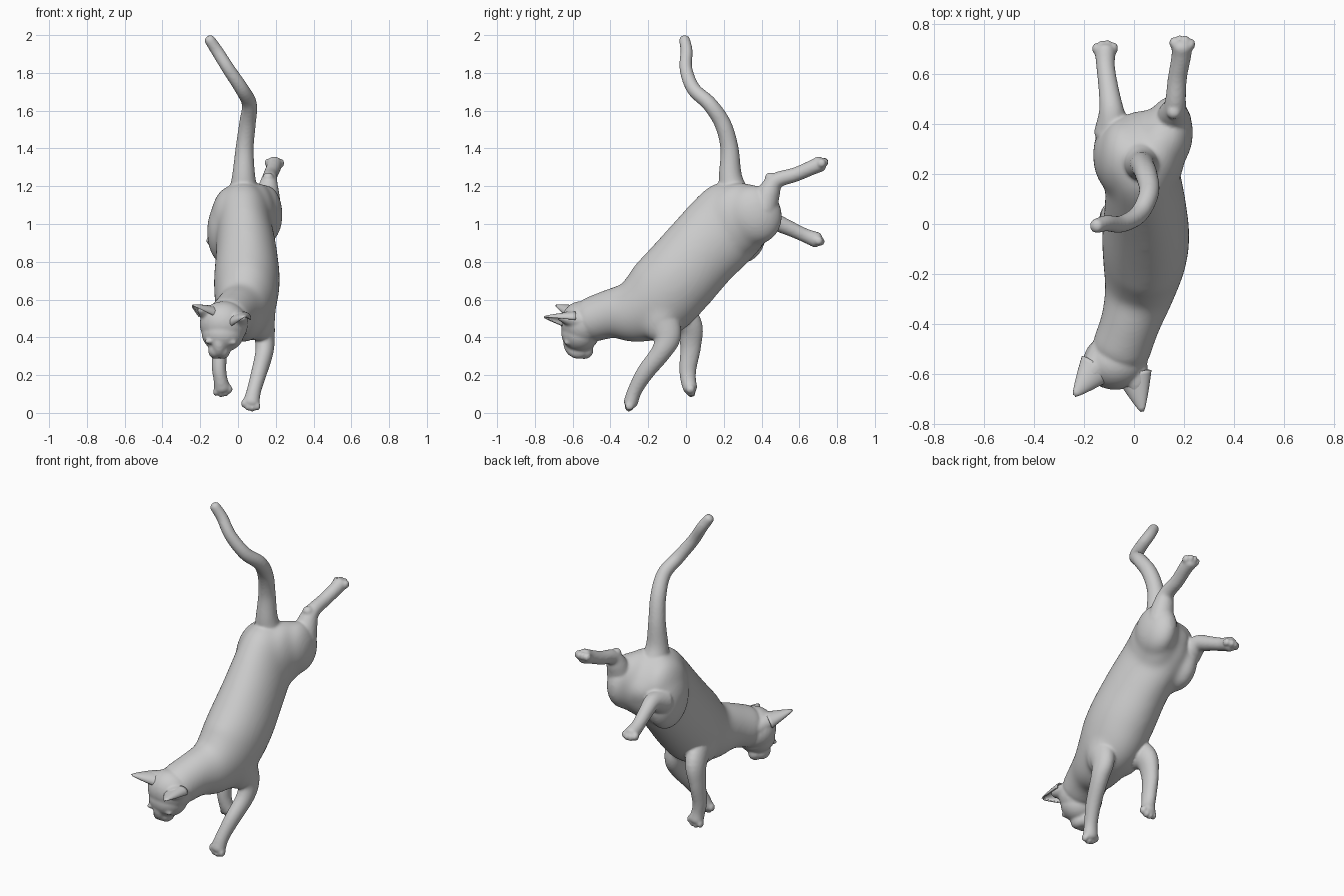
import bpy, bmesh, math
from mathutils import Vector, Matrix


def spline(pts, steps=6):
    """Catmull-Rom samples through tuples of any length."""
    v = [Vector(p) for p in pts]
    v = [v[0] * 2 - v[1]] + v + [v[-1] * 2 - v[-2]]
    out = []
    for a, b, c, d in zip(v, v[1:], v[2:], v[3:]):
        for k in range(steps):
            t = k / steps
            out.append(0.5 * (2 * b + (c - a) * t + (2 * a - 5 * b + 4 * c - d) * t * t
                              + (3 * b - a - 3 * c + d) * t ** 3))
    return out + [v[-2]]


def tube(bm, pts, cap=0.8, sides=28):
    """Loft ellipses along x, y, z, half width, half depth points with rounded ends."""
    s = spline([tuple(p[:3]) + (0,) for p in pts])
    rad = spline([(p[3], p[-1]) for p in pts])
    c = [p.to_3d() for p in s]
    n = len(c)
    rings = []
    for i in range(n):
        t = (c[min(i + 1, n - 1)] - c[max(i - 1, 0)]).normalized()
        rings.append((c[i], t, rad[i], 1.0))
    for end, sign in ((0, -1), (n - 1, 1)):
        p, t, r, _ = rings[0] if sign < 0 else rings[-1]
        for deg in (25, 50, 70, 83):
            a = math.radians(deg)
            ring = (p + t * sign * cap * min(r) * math.sin(a), t, r, math.cos(a))
            rings.insert(0, ring) if sign < 0 else rings.append(ring)
    loops = []
    for p, t, r, k in rings:
        side = (Vector((1, 0, 0)) - t * t.x).normalized()
        up = t.cross(side)
        loops.append([bm.verts.new(p + k * (side * r[0] * math.cos(a) + up * r[1] * math.sin(a)))
                      for a in (2 * math.pi * j / sides for j in range(sides))])
    for l0, l1 in zip(loops, loops[1:]):
        for j in range(sides):
            q = (j + 1) % sides
            bm.faces.new((l0[j], l0[q], l1[q], l1[j]))
    bm.faces.new(loops[0][::-1])
    bm.faces.new(loops[-1])


def ball(bm, loc, size, rot_x=0):
    m = Matrix.Translation(loc) @ Matrix.Rotation(math.radians(rot_x), 4, 'X') \
        @ Matrix.Diagonal((*size, 1))
    bmesh.ops.create_uvsphere(bm, u_segments=28, v_segments=18, radius=1, matrix=m)


def leg(bm, pts):
    """Limb with four toes at its end."""
    tube(bm, pts, cap=0.7)
    end, prev = Vector(pts[-1][:3]), Vector(pts[-2][:3])
    d = (end - prev).normalized()
    side = (Vector((1, 0, 0)) - d * d.x).normalized()
    for k in (-1.5, -0.5, 0.5, 1.5):
        ball(bm, end + side * k * 0.024 + d * (0.03 - 0.012 * abs(k)), (0.016, 0.023, 0.023))


def make(name, bm, voxel=0, soft=0):
    bmesh.ops.recalc_face_normals(bm, faces=bm.faces)
    for f in bm.faces:
        f.smooth = True
    me = bpy.data.meshes.new(name)
    bm.to_mesh(me)
    bm.free()
    ob = bpy.data.objects.new(name, me)
    bpy.context.collection.objects.link(ob)
    if voxel:
        rm = ob.modifiers.new("fuse", 'REMESH')
        rm.mode = 'VOXEL'
        rm.voxel_size = voxel
        rm.use_smooth_shade = True
        sm = ob.modifiers.new("soften", 'SMOOTH')
        sm.factor = 0.5
        sm.iterations = soft
    return ob


# Torso and neck, rump to head
bm = bmesh.new()
tube(bm, [(0.03, 0.335, 1.115, 0.115, 0.165), (0.03, 0.27, 1.05, 0.145, 0.21),
          (0.035, 0.185, 0.96, 0.15, 0.218), (0.045, 0.07, 0.84, 0.163, 0.213),
          (0.047, -0.05, 0.705, 0.175, 0.215), (0.04, -0.155, 0.6, 0.165, 0.212),
          (0.02, -0.275, 0.54, 0.14, 0.172), (-0.015, -0.395, 0.525, 0.12, 0.132),
          (-0.055, -0.51, 0.49, 0.12, 0.12)], cap=0.5)

# Hips and thighs
ball(bm, (0.1, 0.29, 1.03), (0.105, 0.18, 0.19))
ball(bm, (0.145, 0.365, 1.05), (0.092, 0.145, 0.16), 20)
ball(bm, (-0.04, 0.26, 1.02), (0.105, 0.17, 0.18))
ball(bm, (-0.073, 0.275, 0.96), (0.092, 0.15, 0.175), 15)

# Shoulders
ball(bm, (0.12, -0.13, 0.52), (0.08, 0.1, 0.15), -15)
ball(bm, (-0.045, -0.11, 0.54), (0.075, 0.1, 0.13), -15)

# Soften the muscles before the rest is joined on
torso = make("torso_form", bm, 0.012, 30)
bm = bmesh.new()
bm.from_object(torso, bpy.context.evaluated_depsgraph_get())
bpy.data.objects.remove(torso)

# Skull, cheeks, muzzle, chin
ball(bm, (-0.075, -0.55, 0.47), (0.128, 0.112, 0.122), 15)
ball(bm, (-0.08, -0.56, 0.42), (0.112, 0.1, 0.098))
ball(bm, (-0.1, -0.6, 0.37), (0.042, 0.05, 0.075), 8)
for sx in (-1, 1):
    ball(bm, (-0.1 + sx * 0.02, -0.57, 0.33), (0.038, 0.055, 0.044))
ball(bm, (-0.095, -0.54, 0.33), (0.04, 0.05, 0.045))

# Eye lids and nose
ball(bm, (-0.152, -0.622, 0.378), (0.024, 0.02, 0.013))
ball(bm, (-0.03, -0.626, 0.372), (0.024, 0.02, 0.013))
ball(bm, (-0.101, -0.612, 0.318), (0.014, 0.016, 0.014))

# Ear roots
tube(bm, [(-0.015, -0.53, 0.48, 0.068, 0.06), (0.008, -0.62, 0.5, 0.048, 0.04),
          (0.018, -0.67, 0.506, 0.026, 0.018)], cap=0.3)
tube(bm, [(-0.115, -0.515, 0.505, 0.068, 0.06), (-0.165, -0.585, 0.533, 0.048, 0.04),
          (-0.195, -0.625, 0.55, 0.026, 0.018)], cap=0.3)

# Tail
tube(bm, [(0.03, 0.255, 1.15, 0.085), (0.03, 0.235, 1.25, 0.062), (0.035, 0.23, 1.4, 0.048),
          (0.05, 0.195, 1.53, 0.044), (0.06, 0.125, 1.635, 0.04), (0.02, 0.04, 1.715, 0.037),
          (-0.05, 0.0, 1.82, 0.034), (-0.11, 0.003, 1.915, 0.032),
          (-0.15, -0.008, 1.975, 0.029)])

# Hind shanks and paws
leg(bm, [(0.155, 0.41, 1.08, 0.075), (0.158, 0.44, 1.17, 0.06), (0.165, 0.48, 1.23, 0.043),
         (0.173, 0.58, 1.262, 0.038), (0.188, 0.665, 1.298, 0.039), (0.192, 0.71, 1.318, 0.042)])
ball(bm, (0.16, 0.447, 1.245), (0.03, 0.03, 0.028))
leg(bm, [(-0.085, 0.37, 0.99, 0.075), (-0.09, 0.455, 1.012, 0.05), (-0.1, 0.53, 0.985, 0.041),
         (-0.113, 0.625, 0.942, 0.037), (-0.115, 0.69, 0.916, 0.042)])

# Front legs and paws
leg(bm, [(0.125, -0.14, 0.52, 0.07, 0.1), (0.14, -0.1, 0.41, 0.055, 0.075),
         (0.14, -0.13, 0.325, 0.048, 0.054), (0.112, -0.215, 0.215, 0.042, 0.046),
         (0.085, -0.27, 0.12, 0.038, 0.038), (0.07, -0.293, 0.054, 0.044, 0.038)])
leg(bm, [(-0.04, -0.1, 0.55, 0.06, 0.1), (-0.075, 0.01, 0.47, 0.055, 0.075),
         (-0.095, 0.025, 0.36, 0.042, 0.056), (-0.1, 0.01, 0.24, 0.038, 0.046),
         (-0.092, 0.012, 0.175, 0.037, 0.041), (-0.083, 0.022, 0.13, 0.044, 0.038)])

# Fuse into one smooth skin
make("cat_body", bm, 0.0075, 5)

# Cupped ears: base, tip, direction of the opening
for name, base, tip, opening in (
        ("right_ear", (0.0, -0.6, 0.487), (0.033, -0.748, 0.507), (0.4, -0.2, -0.9)),
        ("left_ear", (-0.15, -0.575, 0.523), (-0.238, -0.685, 0.568), (-0.3, -0.3, -0.9))):
    base, tip = Vector(base), Vector(tip)
    axis = (tip - base).normalized()
    back = -Vector(opening)
    back = (back - axis * back.dot(axis)).normalized()
    side = axis.cross(back)
    bm = bmesh.new()
    rows = []
    for i in range(11):
        t = i / 10
        r = 0.068 * (1 - t) ** 0.85 + 0.003
        rows.append([bm.verts.new(base.lerp(tip, t) + r * (back * 0.6 * math.cos(a) + side * math.sin(a)))
                     for a in (math.radians(-115 + 230 * j / 16) for j in range(17))])
    for r0, r1 in zip(rows, rows[1:]):
        for j in range(16):
            bm.faces.new((r0[j], r0[j + 1], r1[j + 1], r1[j]))
    so = make(name, bm).modifiers.new("thickness", 'SOLIDIFY')
    so.thickness = 0.008
    so.offset = 0
